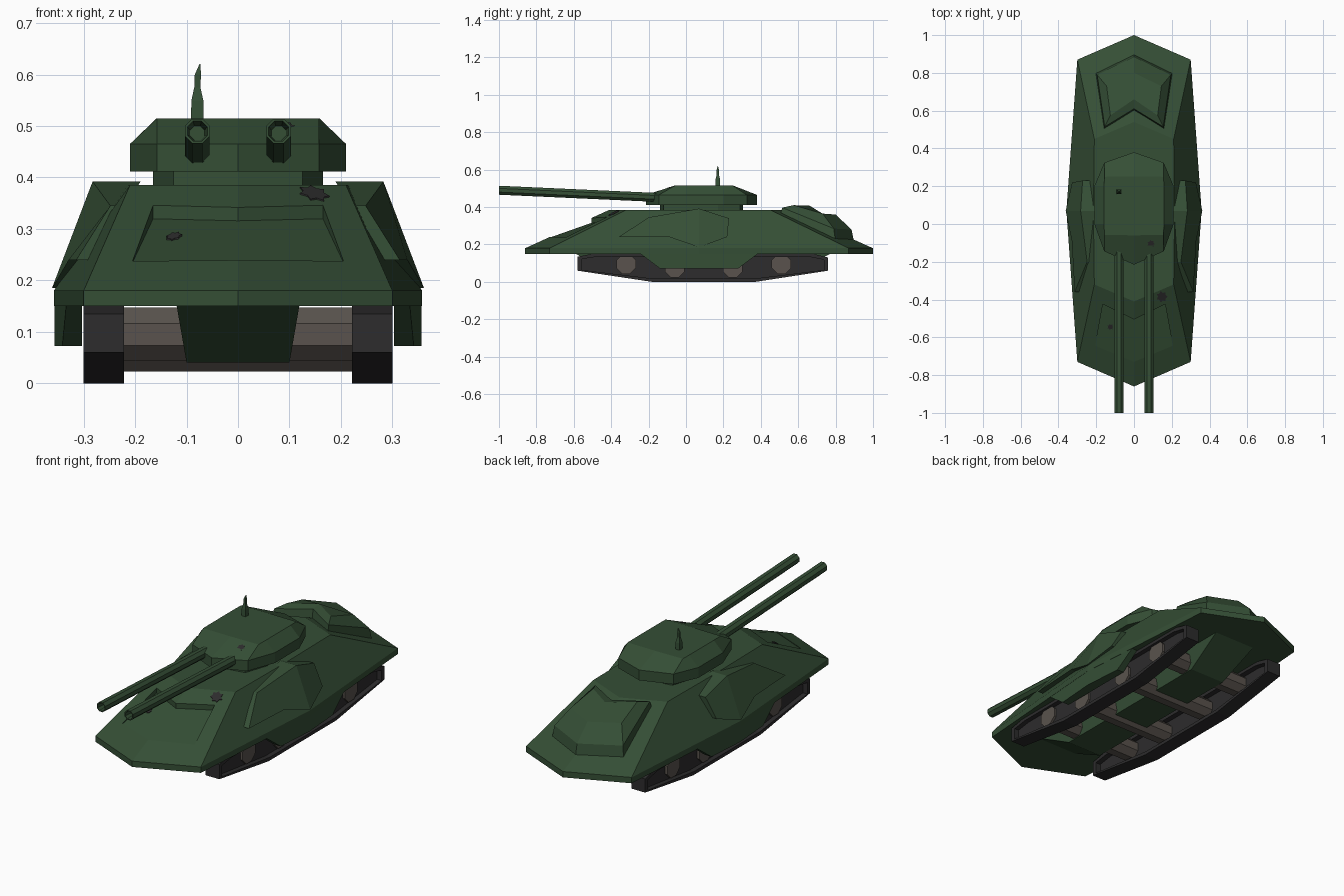
import bpy, bmesh, math
from mathutils import Vector

if "Cube" in bpy.data.objects:
    bpy.data.objects.remove(bpy.data.objects["Cube"])


def material(name, rgb):
    m = bpy.data.materials.new(name)
    m.diffuse_color = (*rgb, 1)
    m.use_nodes = True
    m.node_tree.nodes["Principled BSDF"].inputs["Base Color"].default_value = m.diffuse_color
    return m


GREEN = material("armour green", (0.035, 0.077, 0.036))
TRACK = material("track charcoal", (0.026, 0.025, 0.026))
WHEEL = material("wheel brown grey", (0.100, 0.086, 0.074))


def loft(name, rings, mat):
    """Closed solid skinned through rings with equal point counts."""
    bm = bmesh.new()
    loops = [[bm.verts.new(p) for p in r] for r in rings]
    n = len(loops[0])
    for a, b in zip(loops, loops[1:]):
        for i in range(n):
            j = (i + 1) % n
            bm.faces.new((a[i], a[j], b[j], b[i]))
    bm.faces.new(loops[0])
    bm.faces.new(loops[-1])
    bmesh.ops.recalc_face_normals(bm, faces=bm.faces)
    me = bpy.data.meshes.new(name)
    bm.to_mesh(me)
    bm.free()
    me.materials.append(mat)
    ob = bpy.data.objects.new(name, me)
    bpy.context.collection.objects.link(ob)
    return ob


def mirrored(half):
    """Outline given on +x from front to back, completed on -x."""
    return half + [(-x, y) for x, y in reversed(half) if x > 0]


def flat(pts, z):
    return [(x, y, z) for x, y in pts]


def front_z(x, y):
    return 0.18 + 0.205 * (y + 0.86 - 0.433 * abs(x)) / 0.45


def rear_z(x, y):
    return 0.18 + 0.205 * (1.0 - 0.433 * abs(x) - y) / 0.46


def side_x(y, z):
    d = abs(y - 0.07)
    return 0.358 - 0.073 * d - (0.70 - 0.3 * d) * max(0, z - 0.18)


# Hull: diamond-ended rim with sloping armour
rim = mirrored([(0, -0.86), (0.30, -0.73), (0.358, 0.07), (0.30, 0.87), (0, 1.0)])
deck = mirrored([(0, -0.41), (0.21, -0.32), (0.215, 0.07), (0.21, 0.45), (0, 0.54)])
hull = loft("hull", [flat(rim, 0.15), flat(rim, 0.18), flat(deck, 0.385)], GREEN)

# Recessed panel in the glacis, deepest at its upper edge
panel = [(0, -0.73), (0.205, -0.645), (0.165, -0.425), (0, -0.505), (-0.165, -0.425), (-0.205, -0.645)]
cutter = loft("panel_cutter",
              [[(x, y, front_z(x, y) - (0.026 if y > -0.55 else 0.003)) for x, y in panel],
               [(x, y, front_z(x, y) + 0.06) for x, y in panel]], GREEN)
cutter.hide_render = True
cutter.hide_viewport = True
cut = hull.modifiers.new("panel_recess", 'BOOLEAN')
cut.operation = 'DIFFERENCE'
cut.object = cutter

# Belly between the tracks
loft("belly", [[(-w, a, z), (w, a, z), (w, b, z), (-w, b, z)]
               for w, a, b, z in ((0.12, -0.6, 0.78, 0.155), (0.10, -0.38, 0.56, 0.04))], GREEN)

# Rear engine cover
cover = [(0, 0.60), (0.16, 0.50), (0.205, 0.80), (0, 0.90), (-0.205, 0.80), (-0.16, 0.50)]
shoulder = [(0, 0.61, 0.40), (0.155, 0.515, 0.397), (0.195, 0.79, 0.285),
            (0, 0.885, 0.28), (-0.195, 0.79, 0.285), (-0.155, 0.515, 0.397)]
crown = [(0, 0.66, 0.408), (0.125, 0.575, 0.41), (0.145, 0.73, 0.365),
         (0, 0.80, 0.36), (-0.145, 0.73, 0.365), (-0.125, 0.575, 0.41)]
loft("engine_cover", [[(x, y, rear_z(x, y) - 0.02) for x, y in cover], shoulder, crown], GREEN)

# Side parts, built on both sides; armour points are (y, z, stand-off)
top, low = (0.07, 0.392, 0.073), (0.07, 0.185, 0.007)
pods = {"front": [(-0.36, 0.24, 0.022), (-0.2, 0.345, 0.012), top, low, (-0.09, 0.24, 0.022)],
        "rear": [top, (0.23, 0.34, 0.03), (0.22, 0.24, 0.02), low]}
skirt = [(-0.25, 0.155), (-0.14, 0.072), (0.07, 0.072), (0.28, 0.072), (0.39, 0.155), (0.07, 0.155)]
track = [(-0.58, 0.06), (-0.18, 0), (0.37, 0), (0.76, 0.06), (0.76, 0.13), (0.68, 0.15),
         (-0.50, 0.15), (-0.58, 0.135)]
inner = [(0.09 + (y - 0.09) * 0.965, 0.077 + (z - 0.077) * 0.78) for y, z in track]
for s, side in ((1, "right"), (-1, "left")):
    for end, pod in pods.items():
        loft(f"{side}_{end}_side_armour",
             [[(s * (side_x(y, z) - 0.02), y, z) for y, z, o in pod],
              [(s * (side_x(y, z) + o), y, z) for y, z, o in pod]], GREEN)
    loft(side + "_skirt",
         [[(s * 0.303, y, z) for y, z in skirt],
          [(s * (side_x(y, z) - 0.001), y, z) for y, z in skirt]], GREEN)
    loft(side + "_track",
         [[(s * x, y, z) for y, z in p]
          for x, p in ((0.25, inner), (0.222, inner), (0.222, track), (0.30, track),
                       (0.30, inner), (0.275, inner))], TRACK)

# Road wheels with through axles
for i, (y, z) in enumerate(((-0.32, 0.095), (-0.06, 0.075), (0.25, 0.075), (0.51, 0.095))):
    ang = [math.radians(22.5 + 45 * k) for k in range(8)]
    loft("wheel_axle_%d" % (i + 1),
         [[(x, y + 0.056 * math.cos(a), z + 0.056 * math.sin(a)) for a in ang]
          for x in (-0.287, 0.287)], WHEEL)

# Turret neck and turret
neck = mirrored([(0, -0.14), (0.125, -0.12), (0.165, 0.0), (0.165, 0.17), (0.125, 0.29), (0, 0.305)])
loft("turret_neck", [flat(neck, 0.38), flat(neck, 0.415)], GREEN)
body = mirrored([(0, -0.215), (0.157, -0.145), (0.21, 0.0), (0.21, 0.2), (0.157, 0.325), (0, 0.38)])
roof = mirrored([(0, -0.06), (0.157, -0.058), (0.158, 0.0), (0.158, 0.2), (0.157, 0.25), (0, 0.252)])
loft("turret", [flat(body, 0.412), flat(body, 0.465), flat(roof, 0.515)], GREEN)

# Twin guns, slightly raised, with hollow muzzles
for s, side in ((1, "right"), (-1, "left")):
    start, end = Vector((s * 0.079, -0.12, 0.45)), Vector((s * 0.079, -1.0, 0.49))

    def ring(t, r):
        c = start.lerp(end, t)
        return [(c.x + r * math.cos(a), c.y, c.z + r * math.sin(a))
                for a in [math.radians(22.5 + 45 * k) for k in range(8)]]
    loft(side + "_gun", [ring(0, 0.026), ring(1, 0.026), ring(1, 0.021), ring(0.9, 0.015)], GREEN)

# Antenna on the roof
loft("antenna", [[(cx + a * r, 0.17 + b * r, z) for a, b in ((-1, -1), (1, -1), (1, 1), (-1, 1))]
                 for cx, r, z in ((-0.079, 0.0125, 0.51), (-0.079, 0.0115, 0.55), (-0.079, 0.006, 0.575),
                                  (-0.078, 0.006, 0.60), (-0.074, 0.001, 0.62))], GREEN)


# Scorch marks: thin jagged patches on the armour
def turret_z(x, y):
    return 0.515 + 0.05 * (y + 0.06) / 0.13


for i, (x0, y0, r, fz, lift) in enumerate(((0.148, -0.385, 0.03, front_z, 0.003),
                                           (-0.125, -0.545, 0.016, front_z, -0.012),
                                           (0.09, -0.105, 0.02, turret_z, 0.003))):
    pts = [(x0 + r * (1, 0.7)[k % 2] * math.cos(k * math.pi / 7),
            y0 + r * (1, 0.7)[k % 2] * math.sin(k * math.pi / 7)) for k in range(14)]
    loft("scorch_mark_%d" % (i + 1),
         [[(x, y, fz(x, y) + d) for x, y in pts] for d in (lift - 0.006, lift)], TRACK)
